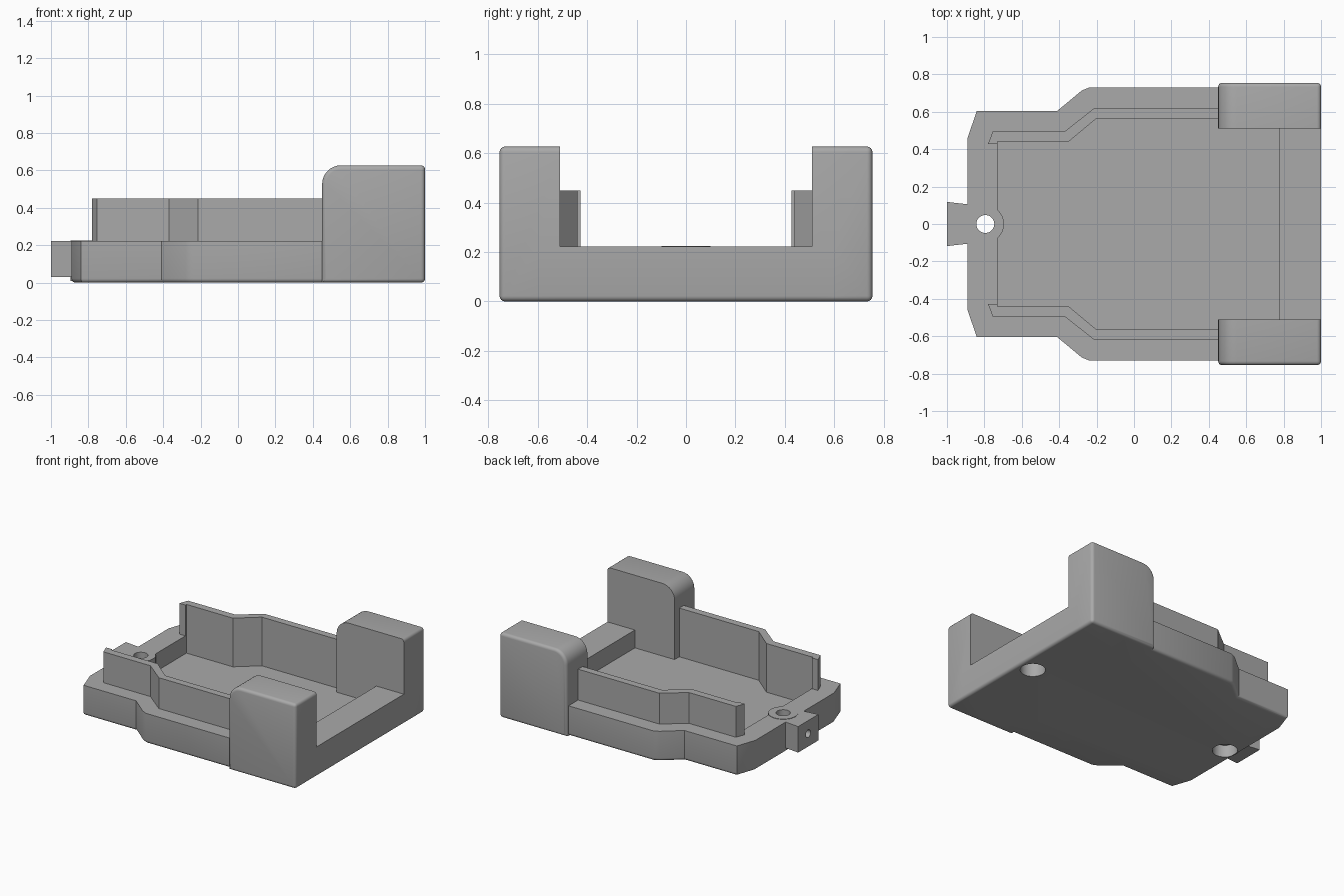
import bpy, bmesh, math
from mathutils import Matrix

cube = bpy.data.objects.get("Cube")
if cube:
    bpy.data.objects.remove(cube, do_unlink=True)

grey = bpy.data.materials.new("matte grey")
grey.use_nodes = True
COLOUR = (0.4, 0.4, 0.4, 1)
grey.diffuse_color = COLOUR
grey.node_tree.nodes["Principled BSDF"].inputs["Base Color"].default_value = COLOUR


def prism(name, pts, lo, hi, axis="z", round_edge=None, radius=0.022):
    """Extrude an outline along z, or an xz profile along y."""
    bm = bmesh.new()
    at = (lambda p, h: (p[0], p[1], h)) if axis == "z" else (lambda p, h: (p[0], h, p[1]))
    rings = [[bm.verts.new(at(p, h)) for p in pts] for h in (lo, hi)]
    bm.faces.new(rings[0])
    bm.faces.new(rings[1])
    n = len(pts)
    for i in range(n):
        j = (i + 1) % n
        bm.faces.new((rings[0][i], rings[0][j], rings[1][j], rings[1][i]))
    bmesh.ops.recalc_face_normals(bm, faces=bm.faces)
    if round_edge:
        edges = [e for e in bm.edges if round_edge(*(v.co for v in e.verts))]
        bmesh.ops.bevel(bm, geom=edges, offset=radius, segments=4,
                        profile=0.5, affect="EDGES", clamp_overlap=True)
    return finish(name, bm)


def cylinder(name, r, depth, centre, along_x=False):
    bm = bmesh.new()
    m = Matrix.Translation(centre)
    if along_x:
        m = m @ Matrix.Rotation(math.pi / 2, 4, "Y")
    bmesh.ops.create_cone(bm, cap_ends=True, segments=40, radius1=r, radius2=r,
                          depth=depth, matrix=m)
    return finish(name, bm)


def finish(name, bm):
    mesh = bpy.data.meshes.new(name)
    bm.to_mesh(mesh)
    bm.free()
    mesh.materials.append(grey)
    obj = bpy.data.objects.new(name, mesh)
    bpy.context.collection.objects.link(obj)
    return obj


def combine(obj, other, operation, keep=False):
    mod = obj.modifiers.new("combine", "BOOLEAN")
    mod.operation, mod.object, mod.solver = operation, other, "EXACT"
    bpy.context.view_layer.objects.active = obj
    bpy.ops.object.modifier_apply(modifier=mod.name)
    if not keep:
        bpy.data.objects.remove(other, do_unlink=True)


def both_sides(half):
    return half + [(x, -y) for x, y in reversed(half)]


RIM, FLOOR = 0.222, 0.09

# Tray with a rounded lower edge
outline = both_sides([(-0.89, 0.46), (-0.84, 0.605), (-0.41, 0.605), (-0.28, 0.713),
                      (-0.24, 0.73), (0.7, 0.73), (0.7, 0.6), (1, 0.6)])
body = prism("tray_with_corner_towers", outline, 0, RIM,
             round_edge=lambda a, b: max(a.z, b.z) < 0.001)

# Corner towers with a curved shoulder, rounded on the outside
shoulder = [(0.55 - 0.1 * math.cos(t), 0.527 + 0.1 * math.sin(t))
            for t in (math.pi / 2 * i / 8 for i in range(9))]
profile = [(1, 0), (0.45, 0)] + shoulder + [(1, 0.627)]
for s in (1, -1):
    tower = prism("tower", profile, s * 0.51, s * 0.755, axis="y",
                  round_edge=lambda a, b: min(abs(a.y), abs(b.y)) > 0.75
                  or min(a.x, b.x) > 0.99 and abs(a.y - b.y) > 0.1)
    combine(body, tower, "UNION")

# Recess, lined by the rails and the inner tower faces
recess = both_sides([(-0.73, 0.46), (-0.36, 0.46), (-0.21, 0.585), (0.45, 0.585),
                     (0.45, 0.51), (0.775, 0.51)])
combine(body, prism("recess_cutter", recess, FLOOR, 0.4), "DIFFERENCE")

# Screw boss, through hole, and the two sockets underneath
HOLE_X = -0.795
combine(body, cylinder("boss", 0.1, 0.215, (HOLE_X, 0, 0.1175)), "UNION")
combine(body, cylinder("screw_hole", 0.048, 1, (HOLE_X, 0, 0)), "DIFFERENCE")
for x, depth in ((HOLE_X, 0.09), (0.885, 0.12)):
    combine(body, cylinder("socket", 0.085, 2 * depth, (x, 0, 0)), "DIFFERENCE")

# Dovetail tab with a cross hole
tab = prism("end_tab", [(-1, 0.118), (-0.885, 0.105), (-0.885, -0.105), (-1, -0.118)],
            0.03, RIM)
cross_hole = cylinder("cross_hole", 0.028, 0.4, (HOLE_X - 0.2, 0, 0.125), along_x=True)
combine(tab, cross_hole, "DIFFERENCE", keep=True)
combine(body, cross_hole, "DIFFERENCE")

# Side rails
rail = [(-0.755, 0.495), (-0.37, 0.495), (-0.215, 0.618), (0.47, 0.618), (0.47, 0.565),
        (-0.2, 0.565), (-0.35, 0.44), (-0.73, 0.44), (-0.73, 0.428), (-0.78, 0.428)]
rails = [prism(side + "_rail", [(x, s * y) for x, y in rail], FLOOR - 0.01, 0.45)
         for side, s in (("back", 1), ("front", -1))]

for obj in [body, tab] + rails:
    bpy.ops.object.select_all(action="DESELECT")
    obj.select_set(True)
    bpy.context.view_layer.objects.active = obj
    bpy.ops.object.shade_smooth_by_angle(angle=math.radians(30))
